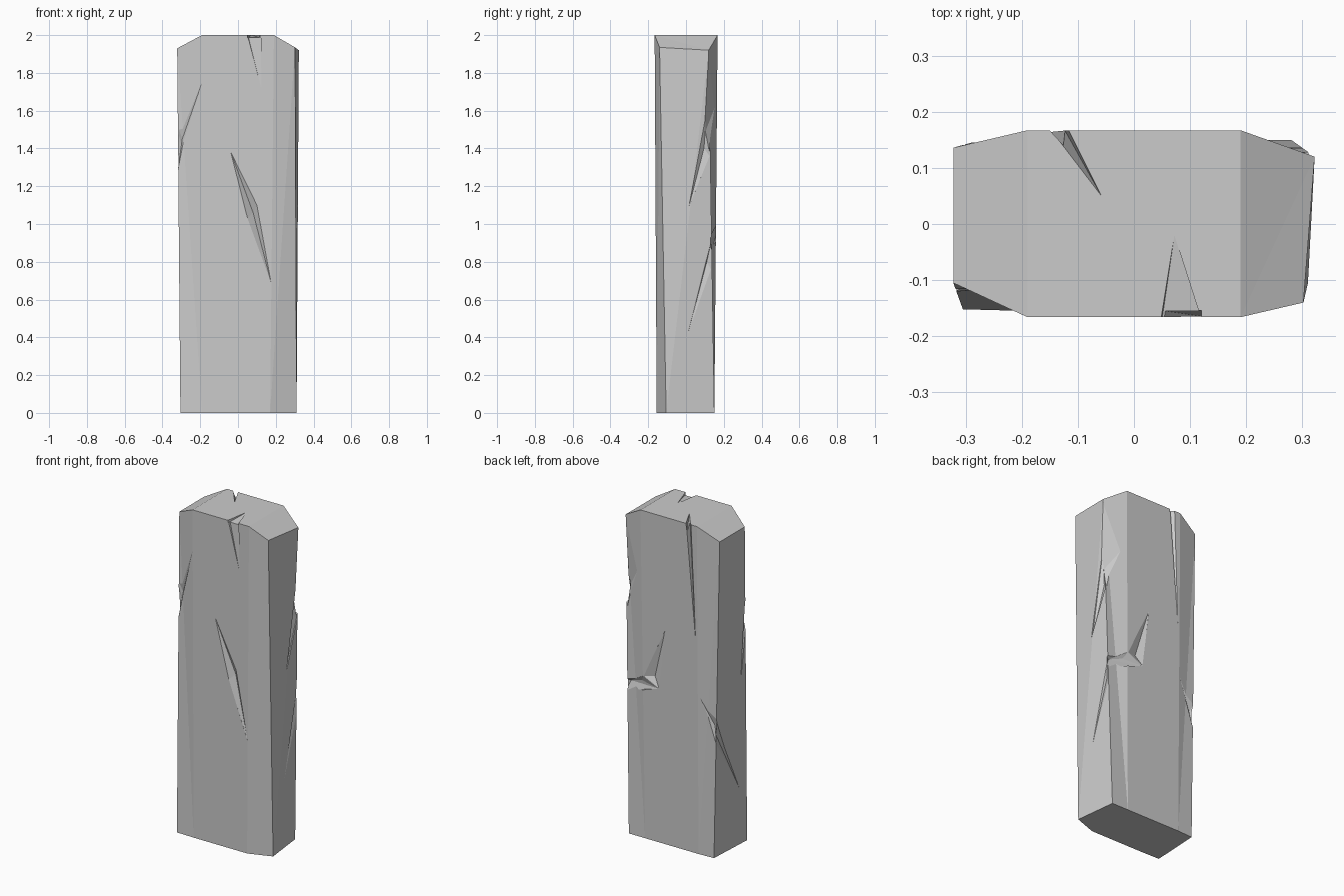
import bpy, bmesh
from mathutils import Vector


def mesh_object(name, bm):
    bmesh.ops.recalc_face_normals(bm, faces=bm.faces)
    me = bpy.data.meshes.new(name)
    bm.to_mesh(me)
    bm.free()
    ob = bpy.data.objects.new(name, me)
    bpy.context.collection.objects.link(ob)
    return ob


# Standing stone: tapering eight-sided block with sloped shoulders
bottom = [(-.305, -.152, 0), (-.19, -.155, 0), (.17, -.155, 0), (.31, -.105, 0),
          (.28, .15, 0), (.17, .15, 0), (-.19, .15, 0), (-.29, .145, 0)]
top = [(-.322, -.105, 1.93), (-.19, -.166, 2), (.19, -.166, 2), (.302, -.14, 1.935),
       (.322, .12, 1.92), (.19, .167, 2), (-.19, .167, 2), (-.322, .136, 1.93)]
bm = bmesh.new()
b = [bm.verts.new(p) for p in bottom]
t = [bm.verts.new(p) for p in top]
bm.faces.new(b)
for i in range(8):
    j = (i + 1) % 8
    bm.faces.new((b[i], b[j], t[j], t[i]))
bm.faces.new((t[1], t[2], t[5], t[6]))      # flat crown
bm.faces.new((t[2], t[3], t[4], t[5]))      # right shoulder
bm.faces.new((t[6], t[7], t[0], t[1]))      # left shoulder
bmesh.ops.triangulate(bm, faces=bm.faces)
stone = mesh_object("standing_stone", bm)


def chip(surface, inner, push):
    """Cut a wedge: outline on the surface, valley points inside, open along push."""
    bm = bmesh.new()
    pts = [Vector(p) for p in surface]
    pts += [p + Vector(push) for p in pts] + [Vector(p) for p in inner]
    for p in pts:
        bm.verts.new(p)
    res = bmesh.ops.convex_hull(bm, input=bm.verts)
    loose = [v for v in bm.verts if not v.link_faces]
    bmesh.ops.delete(bm, geom=loose, context='VERTS')
    cutter = mesh_object("chip_cutter", bm)
    cutter.hide_render = True
    mod = stone.modifiers.new("chip", 'BOOLEAN')
    mod.operation, mod.solver, mod.object = 'DIFFERENCE', 'EXACT', cutter
    bpy.context.view_layer.objects.active = stone
    bpy.ops.object.modifier_apply(modifier=mod.name)
    bpy.data.objects.remove(cutter)


FRONT, BACK, UP = (0, -.03, 0), (0, .03, 0), (0, 0, .03)
LEFT, RIGHT = (-.03, 0, 0), (.03, 0, 0)

# Front: long slit
chip([(-.04, -.163, 1.385), (.05, -.161, 1.03), (.175, -.158, .69), (.10, -.161, 1.10)],
     [(.08, -.135, 1.06)], FRONT)
# Front top notch, on the face and on the crown
chip([(.048, -.166, 2.01), (.12, -.166, 2.01), (.125, -.165, 1.71)],
     [(.05, -.154, 2.01), (.12, -.154, 2.01)], FRONT)
chip([(.048, -.17, 2), (.12, -.17, 2), (.072, -.02, 2)],
     [(.05, -.17, 1.985), (.12, -.17, 1.985)], UP)
# Back top notch
chip([(-.15, .167, 2.01), (-.118, .167, 2.01), (-.18, .162, 1.27)],
     [(-.125, .14, 2.01)], BACK)
chip([(-.15, .17, 2), (-.118, .17, 2), (-.058, .05, 2)],
     [(-.125, .17, 1.95)], UP)
# Front left corner chip, wrapping on to the left side
chip([(-.19, -.164, 1.75), (-.32, -.12, 1.52), (-.32, -.12, 1.28)],
     [(-.295, -.105, 1.45)], (-.01, -.05, 0))
chip([(-.318, -.12, 1.5), (-.318, -.12, 1.28), (-.313, -.08, .97)],
     [(-.295, -.105, 1.4)], LEFT)
# Back right corner: broken edge and crack below it
chip([(.2, .165, 1.65), (.322, .12, 1.9), (.302, .132, 1.36), (.315, .095, 1.47)],
     [], (.04, .05, 0))
chip([(.314, .11, 1.6), (.305, .125, 1.36), (.31, .015, 1.09)],
     [(.292, .095, 1.4)], RIGHT)
# Back: stepped ledge, with its crack on the right side
chip([(.03, .16, 1.3), (.07, .159, .94), (.175, .159, .99)], [(.11, .14, 1.0)], BACK)
chip([(.07, .159, .94), (.175, .159, .99), (.31, .135, .93), (.31, .135, .86)],
     [(.2, .138, .95), (.285, .12, .92)], BACK)
chip([(.302, .138, .93), (.3, .138, .75), (.305, .01, .42)], [(.287, .11, .8)], RIGHT)
# Back left: crack crossing the corner
chip([(-.19, .159, .98), (-.308, .14, .84), (-.306, .14, .69)], [(-.285, .128, .8)], BACK)
chip([(-.305, .142, .84), (-.303, .142, .69), (-.307, -.1, .3)], [(-.285, .12, .74)], LEFT)
